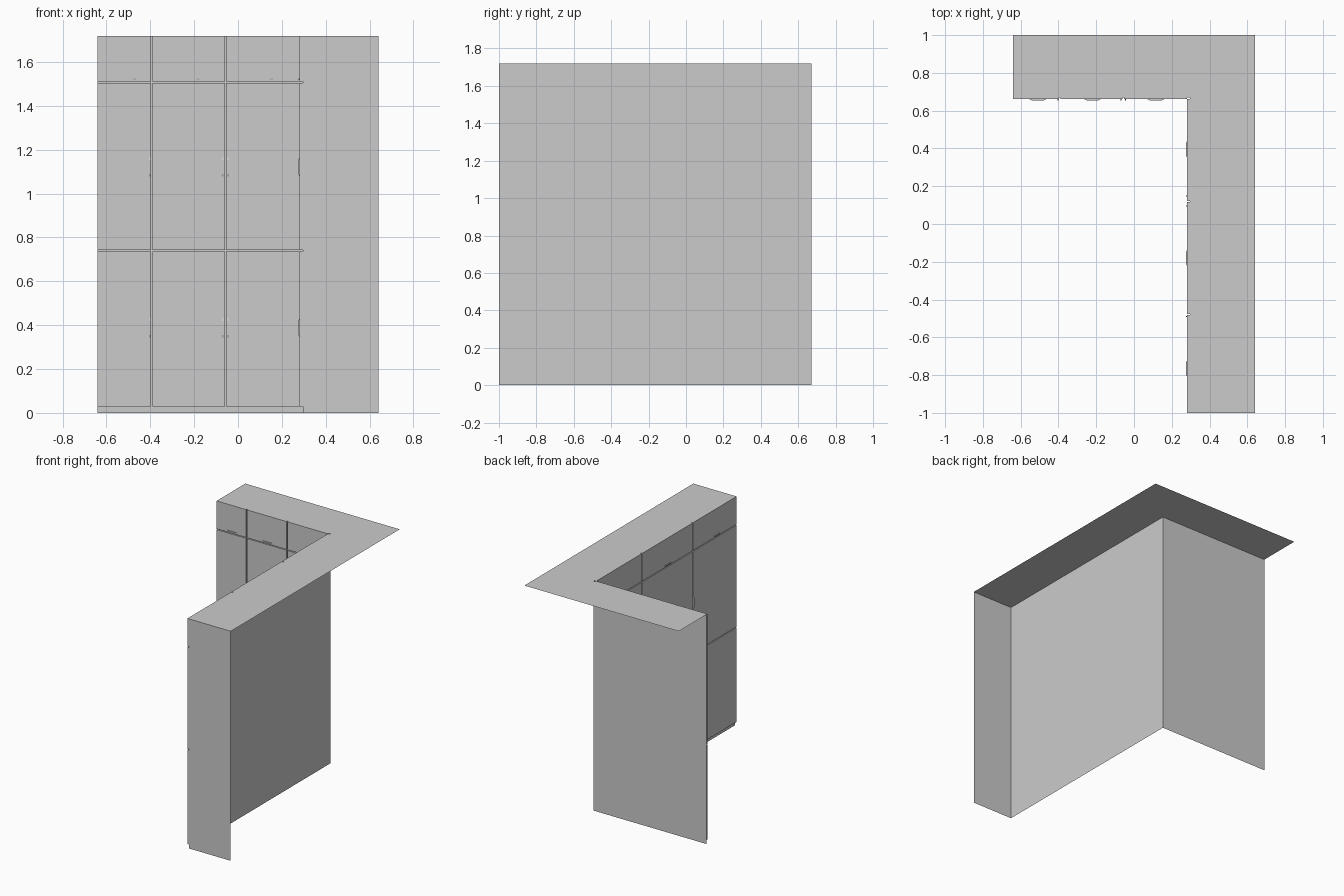
import bpy

if "Cube" in bpy.data.objects:
    bpy.data.objects.remove(bpy.data.objects["Cube"])

H = 1.72                  # total height
WX, WY = 0.296, 0.671     # planes behind the side run and back run doors
DX, DY = 0.015, 0.010     # door thickness on each run
G = 0.003                 # half gap between doors


def mesh(name, verts, faces):
    me = bpy.data.meshes.new(name)
    me.from_pydata(verts, [], faces)
    me.update()
    ob = bpy.data.objects.new(name, me)
    bpy.context.collection.objects.link(ob)
    return ob


# Each run maps (along, outward depth, height) to world space
def back(u, d, z):
    return (u, WY - d, z)


def side(u, d, z):
    return (WX - d, -u, z)


def slab(name, place, u0, u1, z0, z1, d0, d1, inset=(0, 0), closed=False):
    """Box standing off the wall; inset narrows its front face."""
    iu, iz = inset
    p = [(u0, d0, z0), (u1, d0, z0), (u1, d0, z1), (u0, d0, z1),
         (u0 + iu, d1, z0 + iz), (u1 - iu, d1, z0 + iz),
         (u1 - iu, d1, z1 - iz), (u0 + iu, d1, z1 - iz)]
    f = [(4, 5, 6, 7), (0, 1, 5, 4), (1, 2, 6, 5), (2, 3, 7, 6), (3, 0, 4, 7)]
    if closed:
        f.append((3, 2, 1, 0))
    return mesh(name, [place(*q) for q in p], f)


def handle(name, place, u, z, hu, hz, d):
    taper = (0.012, 0) if hu > hz else (0, 0.012)
    slab(name, place, u - hu, u + hu, z - hz, z + hz, d, d + 0.006, taper, True)


# Carcass sheets behind the doors, visible as plinth and in the gaps
mesh("back_run_panel", [(-0.64, WY, 0), (WX, WY, 0), (WX, WY, H), (-0.64, WY, H)], [(0, 1, 2, 3)])
mesh("side_run_panel", [(WX, WY, 0), (WX, -1, 0), (WX, -1, H), (WX, WY, H)], [(0, 1, 2, 3)])

# End panel closing the front of the side run
mesh("end_panel", [(WX, -1, 0), (0.64, -1, 0), (0.64, -1, H), (WX, -1, H)], [(0, 1, 2, 3)])

# L-shaped top sheet
mesh("top_panel", [(-0.64, WY, H), (WX, WY, H), (WX, -1, H), (0.64, -1, H), (0.64, 1, H), (-0.64, 1, H)],
     [(0, 1, 2, 3, 4, 5)])

# Runs: placement, thickness, door boundaries, top handle centres, upright handle positions, handle half length
runs = [
    ("back", back, DY, [-0.64 - G, -0.393, -0.057, WX - DX + G],
     [-0.51, -0.22, 0.115], [-0.403, -0.069, -0.045]),
    ("side", side, DX, [-(WY - DY) - G, -0.12, 0.48, 1 + G],
     [-0.395, 0.18, 0.765], [-0.148, -0.095, 0.49]),
]
rows = [0.03 - G, 0.74, 1.508, H + G]

for name, place, d, cols, tops, uprights in runs:
    # Doors in a three by three grid
    for r in range(3):
        for c in range(3):
            slab(f"{name}_door_{r}_{c}", place, cols[c] + G, cols[c + 1] - G,
                 rows[r] + G, rows[r + 1] - G, 0, d)
    # Horizontal handles on the upper doors
    for i, u in enumerate(tops):
        handle(f"{name}_top_handle_{i}", place, u, 1.522, 0.044, 0.003, d)
    # Upright handles on the middle and lower doors
    for i, u in enumerate(uprights):
        for j, z in enumerate((0.388, 1.122)):
            handle(f"{name}_upright_handle_{i}_{j}", place, u, z, 0.003, 0.044, d)
